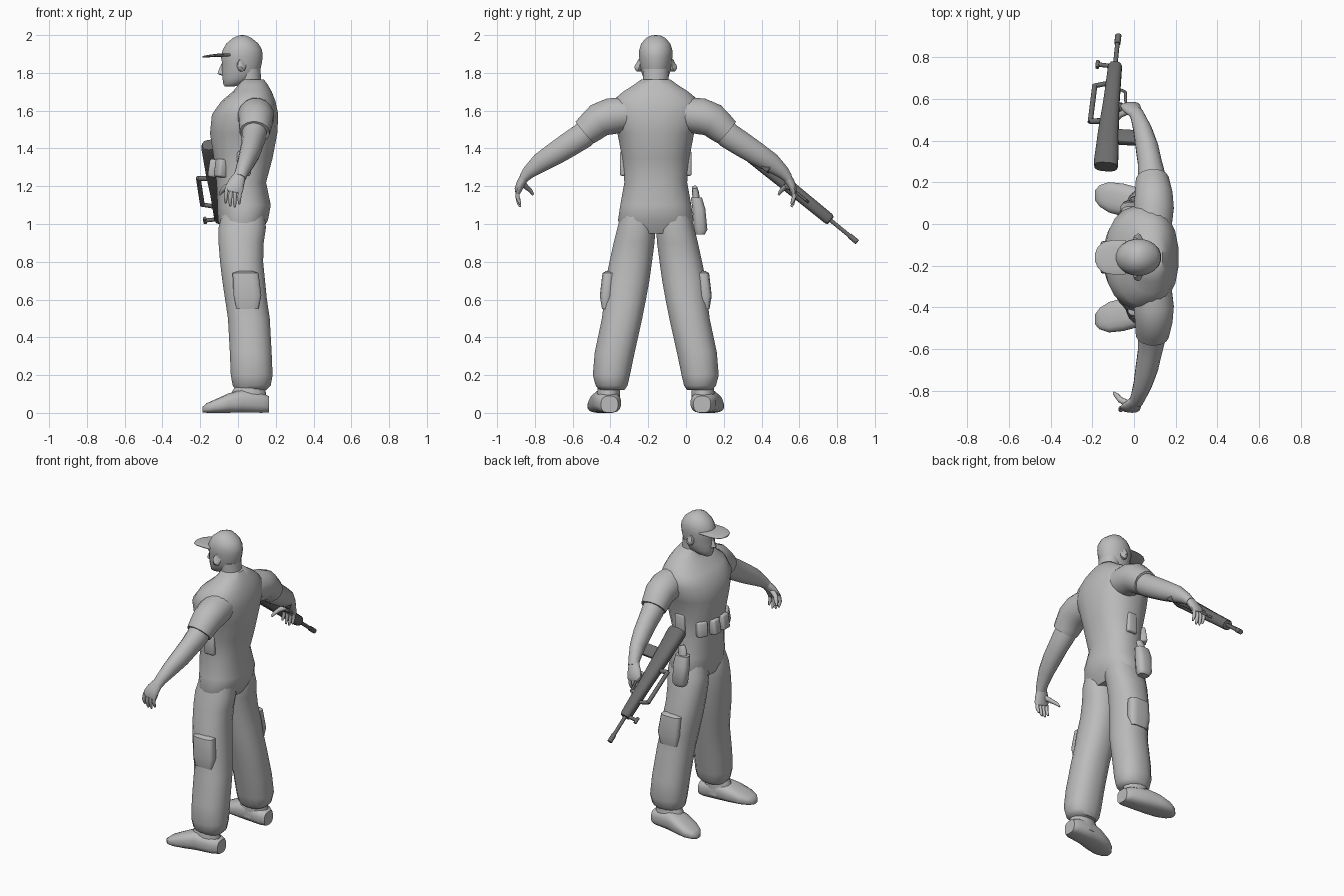
import bpy, bmesh, math
from mathutils import Vector, Matrix

MID = -0.16  # the figure's own centre line in y


def material(name, v):
    m = bpy.data.materials.new(name)
    m.diffuse_color = (v, v, v, 1)
    return m


GREY = material("light_grey", 0.5)
DARK = material("gun_grey", 0.15)


def finish(name, bm, mat, angle=50):
    bmesh.ops.recalc_face_normals(bm, faces=bm.faces)
    me = bpy.data.meshes.new(name)
    bm.to_mesh(me)
    bm.free()
    me.materials.append(mat)
    me.polygons.foreach_set("use_smooth", [True] * len(me.polygons))
    me.set_sharp_from_angle(angle=math.radians(angle))
    ob = bpy.data.objects.new(name, me)
    bpy.context.collection.objects.link(ob)
    return ob


def loft(name, pts, mat=GREY, ref=(1, 0, 0), normal=None, n=16, p=2.0, m=None):
    """Skin rings (x, y, z, radius along ref, other radius) along a path."""
    bm = bmesh.new()
    rings = []
    for i, (x, y, z, ra, rb) in enumerate(pts):
        a, b = pts[max(i - 1, 0)], pts[min(i + 1, len(pts) - 1)]
        t = Vector(normal) if normal else (Vector(b[:3]) - Vector(a[:3])).normalized()
        r = Vector(ref)
        r = (r - t * r.dot(t)).normalized()
        s = t.cross(r)
        ring = []
        for k in range(n):
            w = 2 * math.pi * (k + 0.5) / n
            c, d = math.cos(w), math.sin(w)
            c = math.copysign(abs(c) ** (2 / p), c)
            d = math.copysign(abs(d) ** (2 / p), d)
            co = Vector((x, y, z)) + r * ra * c + s * rb * d
            ring.append(bm.verts.new(m @ co if m else co))
        rings.append(ring)
    for r0, r1 in zip(rings, rings[1:]):
        for k in range(n):
            bm.faces.new((r0[k], r0[(k + 1) % n], r1[(k + 1) % n], r1[k]))
    bm.faces.new(rings[0])
    bm.faces.new(rings[-1])
    return finish(name, bm, mat)


def box(name, loc, size, mat=GREY, m=None, bevel=0.0):
    bm = bmesh.new()
    bmesh.ops.create_cube(bm, size=1)
    bmesh.ops.scale(bm, vec=size, verts=bm.verts)
    if bevel:
        bmesh.ops.bevel(bm, geom=bm.edges[:], offset=bevel, segments=2,
                        affect='EDGES', profile=0.5)
    bmesh.ops.translate(bm, vec=loc, verts=bm.verts)
    if m:
        bmesh.ops.transform(bm, matrix=m, verts=bm.verts)
    return finish(name, bm, mat)


def column(name, rows, **kw):
    """Upright loft from rows of (z, front x, back x, centre y, half width)."""
    return loft(name, [((f + b) / 2, y, z, (b - f) / 2, h) for z, f, b, y, h in rows],
                normal=(0, 0, 1), **kw)


# Torso
column("torso", [(z, f, b, MID, h) for z, f, b, h in [
    (0.95, -0.08, 0.12, 0.18), (1.02, -0.108, 0.16, 0.202), (1.10, -0.11, 0.175, 0.19),
    (1.22, -0.115, 0.15, 0.168), (1.35, -0.13, 0.185, 0.18), (1.48, -0.15, 0.21, 0.205),
    (1.58, -0.14, 0.215, 0.25), (1.65, -0.09, 0.20, 0.235), (1.70, -0.03, 0.18, 0.175),
    (1.735, 0.0, 0.16, 0.12), (1.765, 0.015, 0.138, 0.078)]], n=20, p=2.3)

# Neck, head and cap
column("neck", [(1.68, 0.0, 0.13, MID, 0.07), (1.74, -0.005, 0.125, MID, 0.068),
                (1.82, 0.0, 0.12, MID, 0.07)])
column("head", [(z, f, b, MID, h) for z, f, b, h in [
    (1.728, -0.07, -0.02, 0.025), (1.74, -0.078, 0.03, 0.045), (1.77, -0.083, 0.10, 0.066),
    (1.81, -0.085, 0.118, 0.078), (1.85, -0.085, 0.127, 0.085), (1.885, -0.092, 0.132, 0.089),
    (1.92, -0.083, 0.129, 0.089), (1.955, -0.063, 0.11, 0.078), (1.985, -0.027, 0.072, 0.052),
    (1.997, 0.0, 0.045, 0.026), (2.0, 0.018, 0.026, 0.004)]], n=20)
column("nose", [(1.785, -0.085, -0.06, MID, 0.015), (1.795, -0.111, -0.06, MID, 0.018),
                (1.82, -0.102, -0.06, MID, 0.012), (1.85, -0.088, -0.06, MID, 0.009)], n=8)
loft("cap_brim", [(-0.04, MID, 1.895, 0.085, 0.012), (-0.10, MID, 1.894, 0.085, 0.009),
                  (-0.145, MID, 1.890, 0.075, 0.007), (-0.175, MID, 1.886, 0.05, 0.006),
                  (-0.187, MID, 1.885, 0.018, 0.004)], ref=(0, 1, 0))

for side, s in (("left", -1), ("right", 1)):
    def P(x, d, z, ra, rb, s=s):
        return (x, MID + s * d, z, ra, rb)

    loft(side + "_ear", [P(0.015, 0.075, 1.84, 0.022, 0.034), P(0.022, 0.094, 1.842, 0.024, 0.036),
                         P(0.025, 0.098, 1.845, 0.015, 0.025)], n=10)

    # Trouser leg with baggy hem
    column(side + "_leg", [(z, f, b, MID + s * (o + i) / 2, (o - i) / 2) for z, f, b, i, o in [
        (1.08, -0.08, 0.14, 0.01, 0.175), (0.98, -0.105, 0.15, 0.0, 0.205),
        (0.90, -0.105, 0.138, 0.005, 0.225), (0.80, -0.097, 0.135, 0.018, 0.247),
        (0.70, -0.085, 0.145, 0.032, 0.268), (0.60, -0.07, 0.155, 0.05, 0.275),
        (0.50, -0.055, 0.17, 0.07, 0.287), (0.32, -0.045, 0.18, 0.11, 0.325),
        (0.20, -0.04, 0.185, 0.135, 0.335), (0.145, -0.03, 0.175, 0.148, 0.32),
        (0.12, -0.01, 0.15, 0.165, 0.30)]], p=2.3)
    loft(side + "_cargo_pocket", [P(0.04, 0.245, 0.75, 0.04, 0.02), P(0.04, 0.248, 0.74, 0.07, 0.035),
                                  P(0.05, 0.262, 0.62, 0.075, 0.035), P(0.05, 0.265, 0.55, 0.06, 0.02)],
         normal=(0, 0, 1), p=3.5, n=12)

    # Boot: ankle shaft and foot, heel to toe
    column(side + "_boot_shaft", [(0.04, -0.05, 0.155, MID + s * 0.255, 0.07),
                                  (0.10, -0.04, 0.15, MID + s * 0.25, 0.062),
                                  (0.17, 0.0, 0.14, MID + s * 0.245, 0.06)])
    loft(side + "_boot", [P(0.165, 0.245, 0.045, 0.045, 0.044), P(0.13, 0.25, 0.052, 0.066, 0.052),
                          P(0.02, 0.262, 0.062, 0.074, 0.062), P(-0.05, 0.275, 0.052, 0.08, 0.052),
                          P(-0.12, 0.288, 0.036, 0.074, 0.036), P(-0.165, 0.295, 0.026, 0.052, 0.026),
                          P(-0.187, 0.298, 0.018, 0.025, 0.015)],
         ref=(0, 1, 0), normal=(-1, 0, 0), p=2.8)

    # Short sleeve, bare arm and hand
    loft(side + "_sleeve", [P(0.09, 0.13, 1.585, 0.09, 0.09), P(0.095, 0.24, 1.57, 0.098, 0.098),
                            P(0.095, 0.30, 1.55, 0.092, 0.092), P(0.09, 0.345, 1.51, 0.085, 0.083),
                            P(0.088, 0.375, 1.485, 0.08, 0.076), P(0.088, 0.372, 1.487, 0.06, 0.06)])
    loft(side + "_arm", [P(0.09, 0.32, 1.53, 0.065, 0.07), P(0.085, 0.39, 1.465, 0.066, 0.07),
                         P(0.075, 0.46, 1.42, 0.058, 0.067), P(0.062, 0.53, 1.375, 0.055, 0.062),
                         P(0.042, 0.61, 1.325, 0.045, 0.053), P(0.02, 0.672, 1.275, 0.036, 0.036),
                         P(0.008, 0.698, 1.245, 0.034, 0.027)])
    loft(side + "_palm", [P(0.01, 0.69, 1.255, 0.033, 0.027), P(-0.008, 0.712, 1.22, 0.044, 0.024),
                          P(-0.02, 0.727, 1.185, 0.05, 0.021), P(-0.024, 0.73, 1.168, 0.045, 0.014)],
         n=12)
    for k, tip in enumerate((1.11, 1.093, 1.09, 1.105)):
        x = -0.06 + 0.024 * k
        loft(f"{side}_finger_{k + 1}", [P(x, 0.728, 1.185, 0.011, 0.012), P(x - 0.004, 0.733, 1.145, 0.011, 0.012),
                                        P(x - 0.005, 0.725, tip + 0.018, 0.009, 0.010),
                                        P(x - 0.005, 0.718, tip, 0.005, 0.005)], n=8)
    loft(side + "_thumb", [P(-0.025, 0.705, 1.215, 0.018, 0.018), P(-0.065, 0.685, 1.195, 0.015, 0.014),
                           P(-0.085, 0.662, 1.175, 0.012, 0.011), P(-0.097, 0.65, 1.155, 0.006, 0.006)], n=8)

    # Belly pouches
    for k, (x, d) in enumerate(((-0.13, 0.045), (-0.09, 0.125))):
        turn = Matrix.Translation((x, MID + s * d, 1.295)) @ Matrix.Rotation(-s * 0.5 * k, 4, 'Z') \
            @ Matrix.Rotation(0.15, 4, 'Y')
        box(f"{side}_pouch_{k + 1}", (0, 0, 0), (0.05, 0.065, 0.095), m=turn, bevel=0.01)
    box(side + "_side_pouch", (0.03, MID + s * 0.17, 1.32), (0.07, 0.04, 0.13), bevel=0.01)

# Holster with sidearm on the right hip
loft("holster", [(-0.01, 0.075, 0.945, 0.035, 0.025), (-0.012, 0.078, 0.97, 0.048, 0.036),
                 (-0.015, 0.068, 1.08, 0.052, 0.035), (-0.015, 0.055, 1.14, 0.045, 0.03)],
     normal=(0, 0, 1), p=3, n=12)
loft("sidearm_grip", [(-0.015, 0.055, 1.12, 0.03, 0.02), (-0.01, 0.05, 1.17, 0.028, 0.018),
                      (0.0, 0.045, 1.195, 0.022, 0.014)], n=10)

# Rifle, in its own frame: u along the barrel, v towards the sights, w sideways
u = Vector((0.05, 0.49, -0.40)).normalized()
v = Vector((-1, 0, 0))
v = (v - u * v.dot(u)).normalized()
w = u.cross(v)
G = Matrix((u, v, w)).transposed().to_4x4()
G.translation = Vector((-0.14, 0.275, 1.42))


def rod(name, a, b, ra, rb=None, n=10):
    d = Vector(b) - Vector(a)
    ref = (0, 0, 1) if abs(d.z) < 0.5 * d.length else (1, 0, 0)
    return loft(name, [(*a, ra, ra), (*b, rb or ra, rb or ra)], DARK, ref=ref, n=n, m=G)


loft("rifle_body", [(0, -0.005, 0, 0.055, 0.035), (0.02, -0.004, 0, 0.06, 0.04), (0.22, 0, 0, 0.05, 0.038),
                    (0.40, 0, 0, 0.04, 0.034), (0.62, 0, 0, 0.034, 0.032), (0.635, 0, 0, 0.028, 0.026)],
     DARK, ref=(0, 1, 0), normal=(1, 0, 0), n=12, p=2.8, m=G)
rod("barrel", (0.6, 0, 0), (0.80, 0, 0), 0.011)
rod("muzzle", (0.765, 0, 0), (0.818, 0, 0), 0.015)
rod("carry_handle", (0.27, 0.092, 0), (0.50, 0.088, 0), 0.013, n=8)
rod("handle_rear_post", (0.285, 0.02, 0), (0.275, 0.095, 0), 0.014, n=8)
rod("handle_front_post", (0.52, 0.02, 0), (0.495, 0.092, 0), 0.012, n=8)
rod("front_sight_post", (0.625, 0.02, 0), (0.63, 0.085, 0), 0.011, n=8)
rod("front_sight", (0.61, 0.085, 0), (0.65, 0.085, 0), 0.010, n=8)
box("magazine", (0.19, -0.12, 0), (0.075, 0.17, 0.035), DARK, m=G, bevel=0.006)
loft("pistol_grip", [(0.38, -0.02, 0, 0.024, 0.016), (0.365, -0.08, 0, 0.022, 0.017),
                     (0.355, -0.125, 0, 0.024, 0.016)], DARK, n=10, m=G)
rod("trigger_guard_bar", (0.385, -0.07, 0), (0.47, -0.062, 0), 0.007, n=8)
rod("trigger_guard_front", (0.47, -0.062, 0), (0.49, -0.02, 0), 0.007, n=8)
